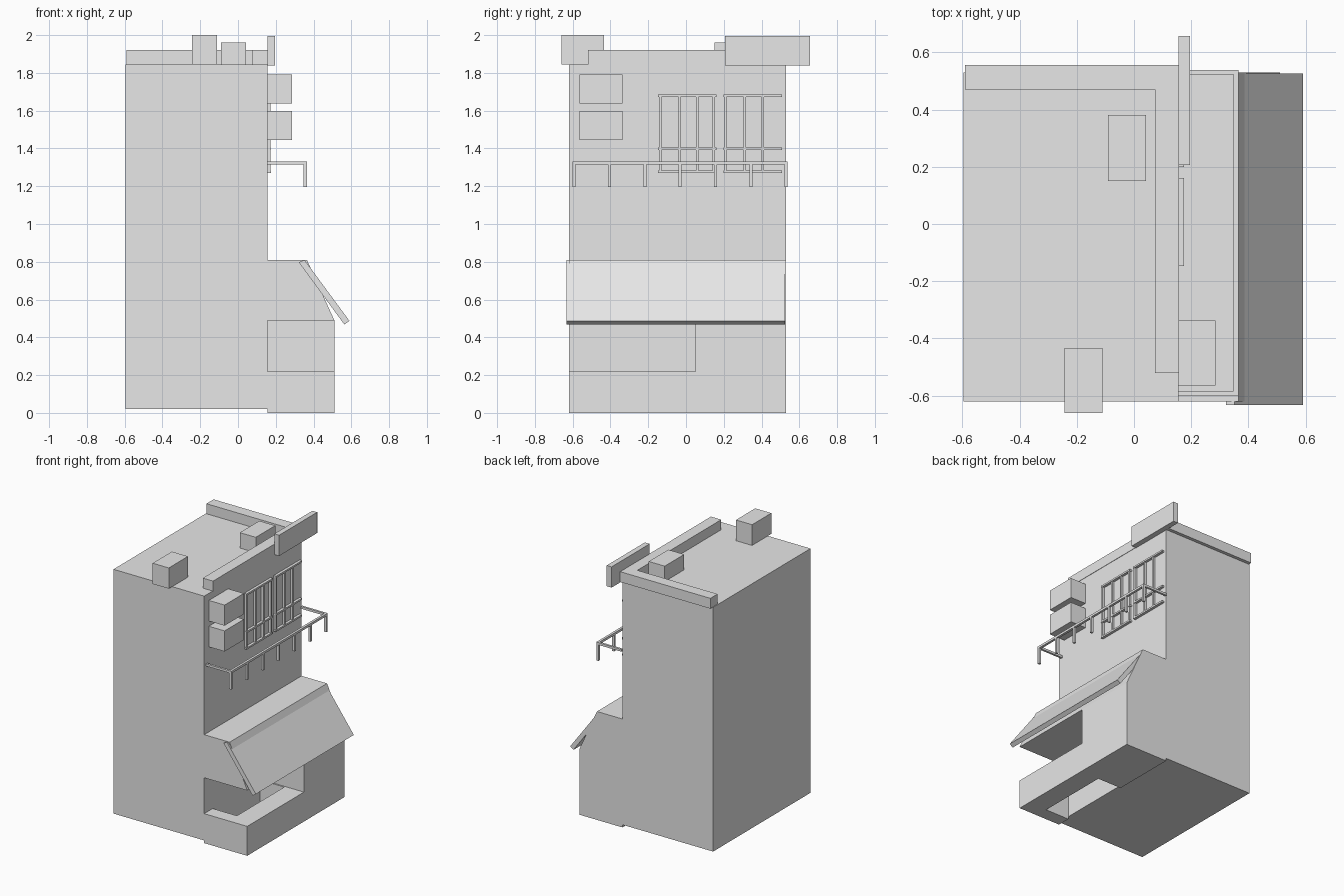
import bpy
import bmesh
from mathutils import Vector

cube = bpy.data.objects.get("Cube")
if cube:
    bpy.data.objects.remove(cube, do_unlink=True)

# One plain grey for the whole building
grey = bpy.data.materials.new("light grey")
grey.use_nodes = True
grey.diffuse_color = (0.8, 0.8, 0.8, 1)
grey.node_tree.nodes["Principled BSDF"].inputs["Base Color"].default_value = (0.8, 0.8, 0.8, 1)


def finish(name, bm):
    bmesh.ops.recalc_face_normals(bm, faces=bm.faces)
    mesh = bpy.data.meshes.new(name)
    bm.to_mesh(mesh)
    bm.free()
    mesh.materials.append(grey)
    obj = bpy.data.objects.new(name, mesh)
    bpy.context.collection.objects.link(obj)
    return obj


def add_box(bm, xs, ys, zs):
    lo, hi = Vector((xs[0], ys[0], zs[0])), Vector((xs[1], ys[1], zs[1]))
    verts = bmesh.ops.create_cube(bm, size=1)["verts"]
    for v in verts:
        v.co = (lo + hi) / 2 + v.co * (hi - lo)


def boxes(name, *ranges):
    bm = bmesh.new()
    for xs, ys, zs in ranges:
        add_box(bm, xs, ys, zs)
    return finish(name, bm)


def prism(name, profile, y0, y1):
    """Extrude an x-z profile along y."""
    bm = bmesh.new()
    face = bm.faces.new([bm.verts.new((x, y0, z)) for x, z in profile])
    ext = bmesh.ops.extrude_face_region(bm, geom=[face])["geom"]
    for v in ext:
        if isinstance(v, bmesh.types.BMVert):
            v.co.y = y1
    return finish(name, bm)


def cut(obj, cutter):
    mod = obj.modifiers.new("cut", "BOOLEAN")
    mod.operation = "DIFFERENCE"
    mod.solver = "EXACT"
    mod.object = cutter
    bpy.context.view_layer.objects.active = obj
    bpy.ops.object.modifier_apply(modifier=mod.name)
    bpy.data.objects.remove(cutter, do_unlink=True)


WALL = 0.155            # street-side face of the tower
FRONT, BACK = -0.62, 0.53

# Main tower
boxes("tower", ((-0.595, WALL), (FRONT, BACK), (0.02, 1.845)))

# Shop annex with an open counter corner and a shaft behind the counter
annex = prism("shop_annex",
              [(WALL, 0), (0.51, 0), (0.51, 0.49), (0.365, 0.81), (WALL, 0.81)],
              FRONT, BACK)
cut(annex, boxes("opening_cutter", ((0.1, 0.7), (-0.8, 0.05), (0.22, 0.488))))
cut(annex, boxes("shaft_cutter", ((0.1, 0.355), (-0.52, 0.04), (-0.1, 0.3))))

# Sloping awning slab
prism("awning", [(0.322, 0.797), (0.352, 0.81), (0.59, 0.487), (0.563, 0.468)],
      -0.632, 0.525)

# Roof parapets
boxes("back_parapet", ((-0.59, WALL), (0.47, 0.555), (1.843, 1.92)))
boxes("side_parapet", ((0.073, WALL + 0.003), (-0.52, 0.47), (1.843, 1.92)))

# Roof units and the blank sign board
boxes("front_roof_unit", ((-0.243, -0.11), (-0.66, -0.433), (1.845, 2.0)))
boxes("back_roof_unit", ((-0.09, 0.042), (0.15, 0.38), (1.84, 1.96)))
boxes("sign_board", ((WALL, 0.195), (0.207, 0.657), (1.84, 1.995)))

# Wall-mounted cooling units
for name, z in (("lower", 1.445), ("upper", 1.638)):
    boxes(name + "_cooling_unit", ((0.15, 0.285), (-0.565, -0.337), (z, z + 0.154)))

# Window frames made of thin bars
BAR = 0.013


def window(name, y0, posts):
    bars = [((WALL, 0.175), (y0, y0 + 0.308), (z, z + BAR)) for z in (1.27, 1.392, 1.673)]
    bars += [((WALL, 0.172), (y0 + p, y0 + p + BAR), (1.27, 1.68)) for p in posts]
    boxes(name, *bars)


window("front_window_frame", -0.147, (0.003, 0.106, 0.2, 0.288))
window("back_window_frame", 0.199, (0.003, 0.106, 0.2))

# Balcony railing: front rail, two side rails and hanging posts
R0, R1 = 0.347, 0.365
rail_z = (1.315, 1.332)
rails = [((R0, R1), (-0.6, 0.538), rail_z)]
rails += [((WALL, R0), (y, y + 0.016), rail_z) for y in (-0.6, 0.522)]
step = (0.522 + 0.6) / 6
rails += [((R0, R1), (-0.6 + i * step, -0.584 + i * step), (1.195, 1.32)) for i in range(7)]
boxes("balcony_railing", *rails)
